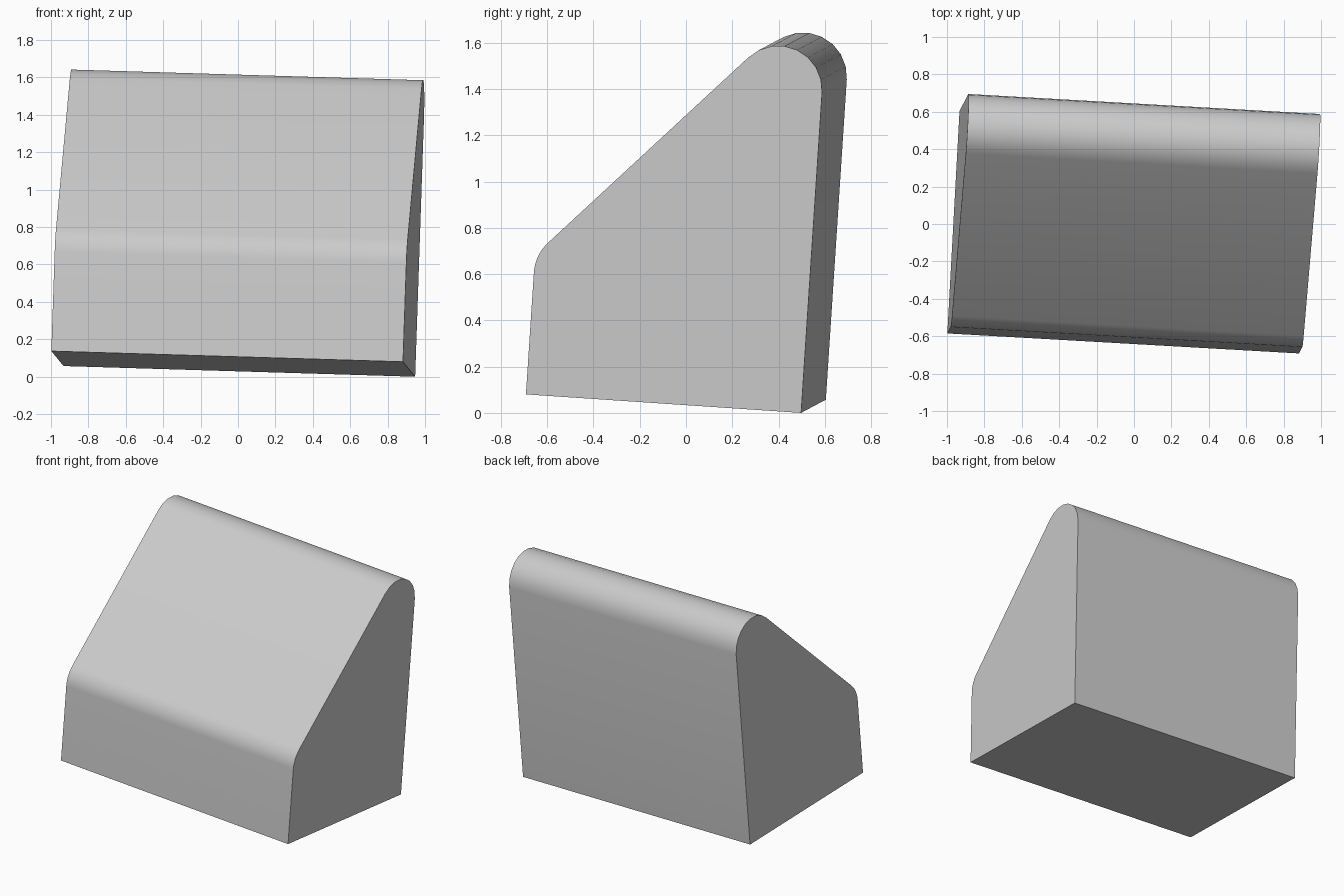
import bpy, bmesh, math
from mathutils import Matrix, Vector

cube = bpy.data.objects.get("Cube")
if cube:
    bpy.data.objects.remove(cube)

LENGTH, DEPTH, RADIUS, STEPS = 1.884, 1.194, 0.19, 8

# Single grey material
grey = bpy.data.materials.new("plain grey")
grey.use_nodes = True
colour = (0.6, 0.6, 0.6, 1)
grey.diffuse_color = colour
grey.node_tree.nodes["Principled BSDF"].inputs["Base Color"].default_value = colour


def fillet(prev, corner, nxt):
    """Points of a round that replaces a sharp profile corner."""
    a, b = (prev - corner).normalized(), (nxt - corner).normalized()
    half = a.angle(b) / 2
    centre = corner + (a + b).normalized() * RADIUS / math.sin(half)
    start = (corner + a * RADIUS / math.tan(half) - centre).normalized()
    end = (corner + b * RADIUS / math.tan(half) - centre).normalized()
    return [centre + start.slerp(end, i / STEPS) * RADIUS for i in range(STEPS + 1)]


# Side profile: low front, sloping face, tall back, with two rounded corners
front, back = Vector((0, 0, 0)), Vector((0, DEPTH, 0))
peak, brow = Vector((0, DEPTH, 1.865)), Vector((0, 0, 0.605))
profile = [front, back] + fillet(back, peak, brow) + fillet(peak, brow, front)

# Extrude the profile along the width
bm = bmesh.new()
end_face = bm.faces.new([bm.verts.new(p) for p in profile])
result = bmesh.ops.extrude_face_region(bm, geom=[end_face])
moved = [v for v in result["geom"] if isinstance(v, bmesh.types.BMVert)]
bmesh.ops.translate(bm, verts=moved, vec=(-LENGTH, 0, 0))
bmesh.ops.recalc_face_normals(bm, faces=bm.faces)
mesh = bpy.data.meshes.new("wedge_block")
bm.to_mesh(mesh)
bm.free()
mesh.materials.append(grey)
block = bpy.data.objects.new("wedge_block", mesh)
bpy.context.collection.objects.link(block)

# Rest the block at a slight tilt on its lowest corner
along = Vector((1.88, -0.107, -0.057)).normalized()
up = along.cross(Vector((0.065, 1.19, -0.08))).normalized()
deep = up.cross(along)
block.matrix_world = Matrix.Translation((0.882, -0.692, 0.08)) @ Matrix((along, deep, up)).transposed().to_4x4()

# Smooth rounds, crisp ends
bpy.context.view_layer.objects.active = block
block.select_set(True)
bpy.ops.object.shade_smooth_by_angle(angle=math.radians(30))
